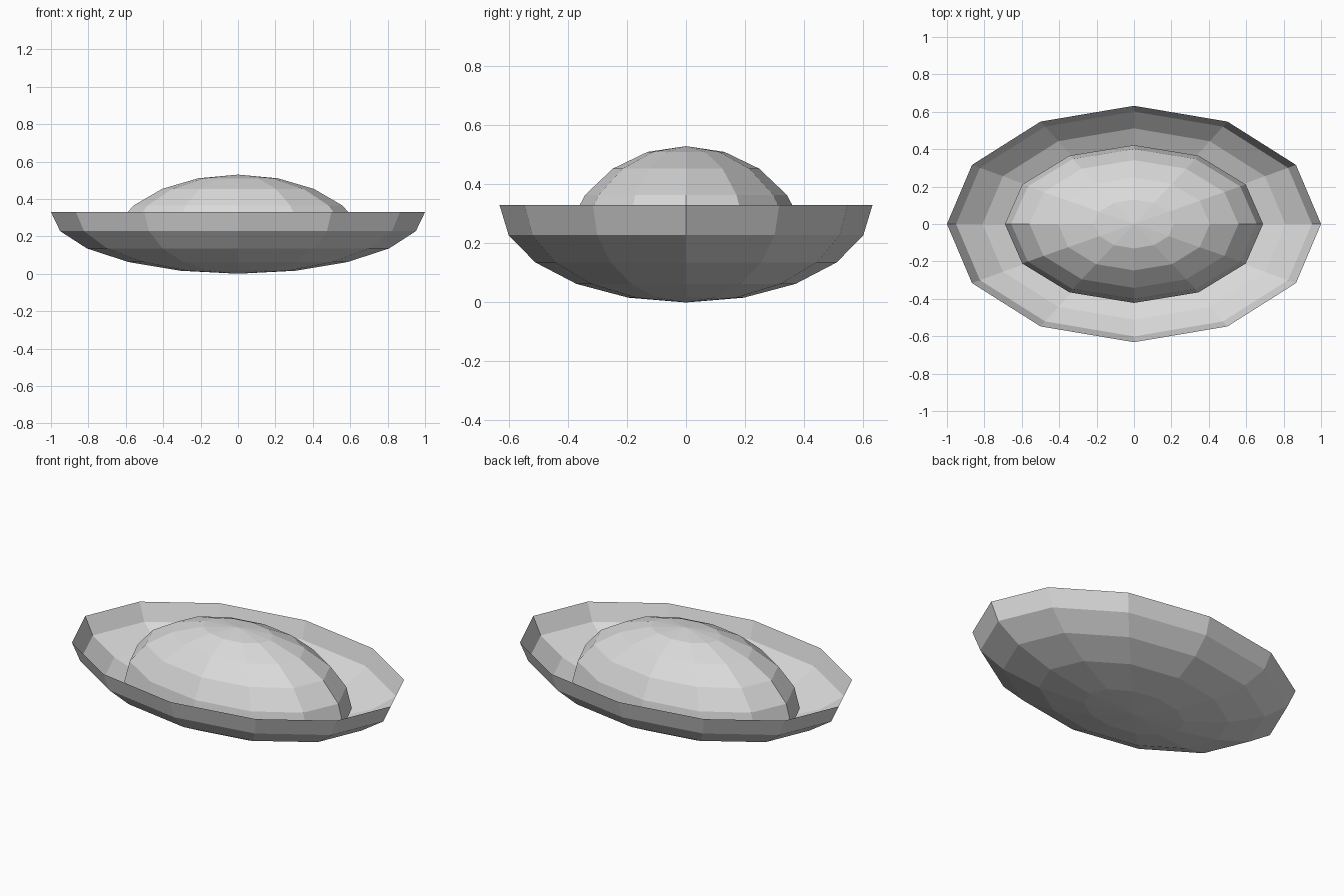
import bpy, bmesh, math

if "Cube" in bpy.data.objects:
    bpy.data.objects.remove(bpy.data.objects["Cube"])

grey = bpy.data.materials.new("light grey")
grey.diffuse_color = (0.7, 0.7, 0.7, 1)
grey.use_nodes = True
grey.node_tree.nodes["Principled BSDF"].inputs["Base Color"].default_value = grey.diffuse_color

SIDES, RINGS = 12, 5


def half_ellipsoid(name, rx, ry, height, equator_z, direction):
    """Open low-poly half sphere; direction +1 is a dome, -1 a bowl."""
    bm = bmesh.new()
    pole = bm.verts.new((0, 0, equator_z + direction * height))
    rings = []
    for i in range(1, RINGS + 1):
        a = math.pi / 2 * i / RINGS
        z = equator_z + direction * height * math.cos(a)
        rings.append([bm.verts.new((rx * math.sin(a) * math.cos(t),
                                    ry * math.sin(a) * math.sin(t), z))
                      for t in (2 * math.pi * k / SIDES for k in range(SIDES))])
    for k in range(SIDES):
        n = (k + 1) % SIDES
        faces = [[pole, rings[0][k], rings[0][n]]]
        faces += [[a[k], b[k], b[n], a[n]] for a, b in zip(rings, rings[1:])]
        for f in faces:
            bm.faces.new(f if direction > 0 else f[::-1])
    mesh = bpy.data.meshes.new(name)
    bm.to_mesh(mesh)
    bm.free()
    mesh.materials.append(grey)
    obj = bpy.data.objects.new(name, mesh)
    bpy.context.collection.objects.link(obj)
    return obj


# Open oval dish
half_ellipsoid("dish", 1.0, 0.632, 0.33, 0.33, -1)
# Mound resting inside the dish
half_ellipsoid("mound", 0.69, 0.422, 0.40, 0.13, 1)
